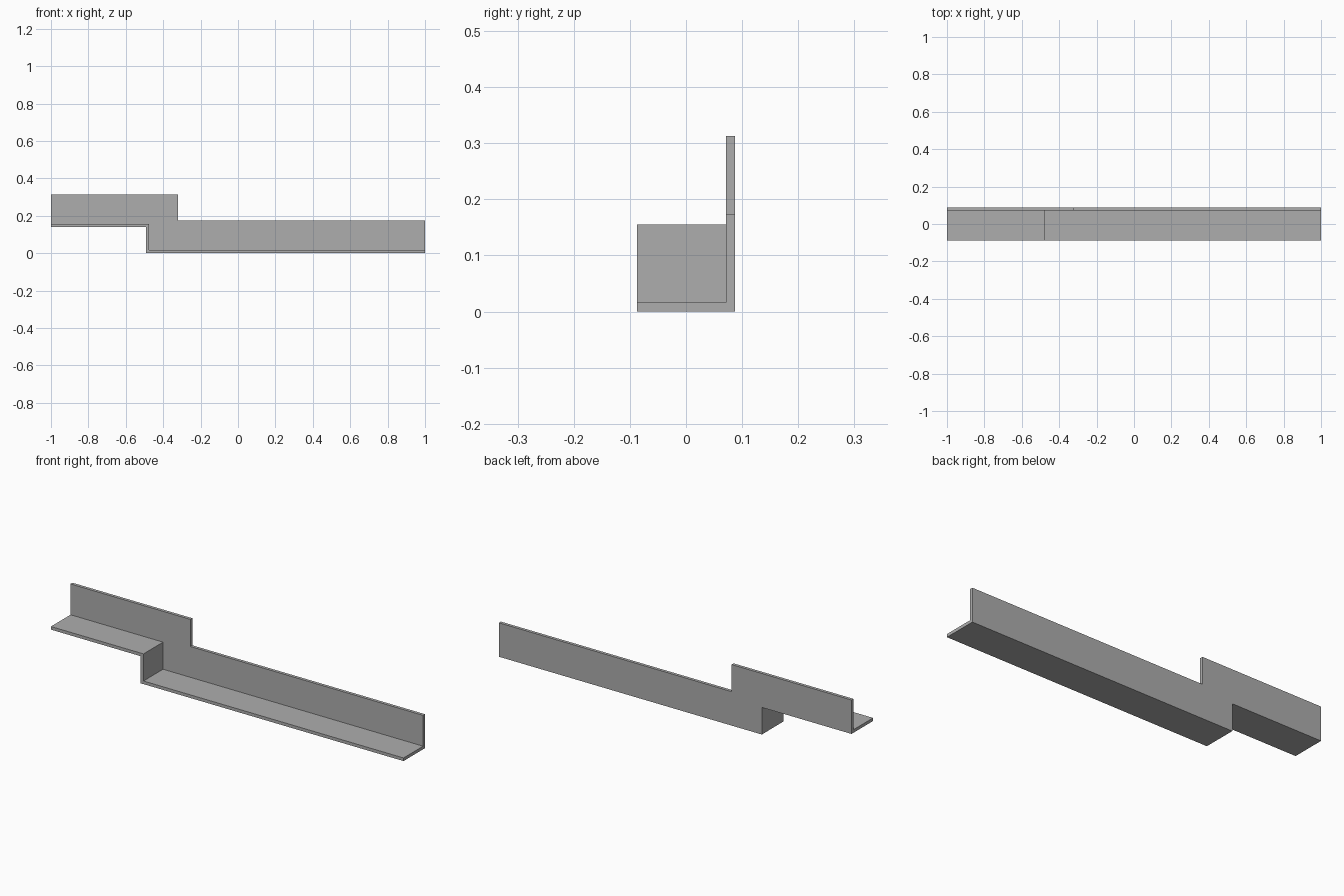
import bpy
import bmesh

cube = bpy.data.objects.get("Cube")
if cube:
    bpy.data.objects.remove(cube, do_unlink=True)

metal = bpy.data.materials.new("mid_grey")
metal.use_nodes = True
grey = (0.42, 0.42, 0.42, 1)
metal.diffuse_color = grey
metal.node_tree.nodes["Principled BSDF"].inputs["Base Color"].default_value = grey

FRONT, WEB, BACK = -0.087, 0.071, 0.087
T = 0.016                      # sheet thickness
STEP = 0.139                   # rise of the raised end
HEIGHT = 0.174                 # height of the angle section
RISER, TOP_STEP = -0.491, -0.32


def extruded(name, profile, y0, y1):
    """Solid from an x-z outline pushed from y0 to y1."""
    bm = bmesh.new()
    face = bm.faces.new([bm.verts.new((x, y0, z)) for x, z in profile])
    solid = bmesh.ops.extrude_face_region(bm, geom=[face])
    verts = [g for g in solid["geom"] if isinstance(g, bmesh.types.BMVert)]
    bmesh.ops.translate(bm, verts=verts, vec=(0, y1 - y0, 0))
    bmesh.ops.recalc_face_normals(bm, faces=bm.faces)
    mesh = bpy.data.meshes.new(name)
    bm.to_mesh(mesh)
    bm.free()
    mesh.materials.append(metal)
    obj = bpy.data.objects.new(name, mesh)
    bpy.context.collection.objects.link(obj)
    return obj


# Underside line shared by the upright web and the folded flange
underside = [(-1, STEP), (RISER, STEP), (RISER, 0), (1, 0)]

# Upright web along the back, stepped up at the right end
extruded("back_web", underside + [
    (1, HEIGHT), (TOP_STEP, HEIGHT),
    (TOP_STEP, HEIGHT + STEP), (-1, HEIGHT + STEP)], WEB, BACK)

# Flange following the underside with a vertical riser
extruded("stepped_flange", underside + [
    (1, T), (RISER + T, T),
    (RISER + T, STEP + T), (-1, STEP + T)], FRONT, WEB)
